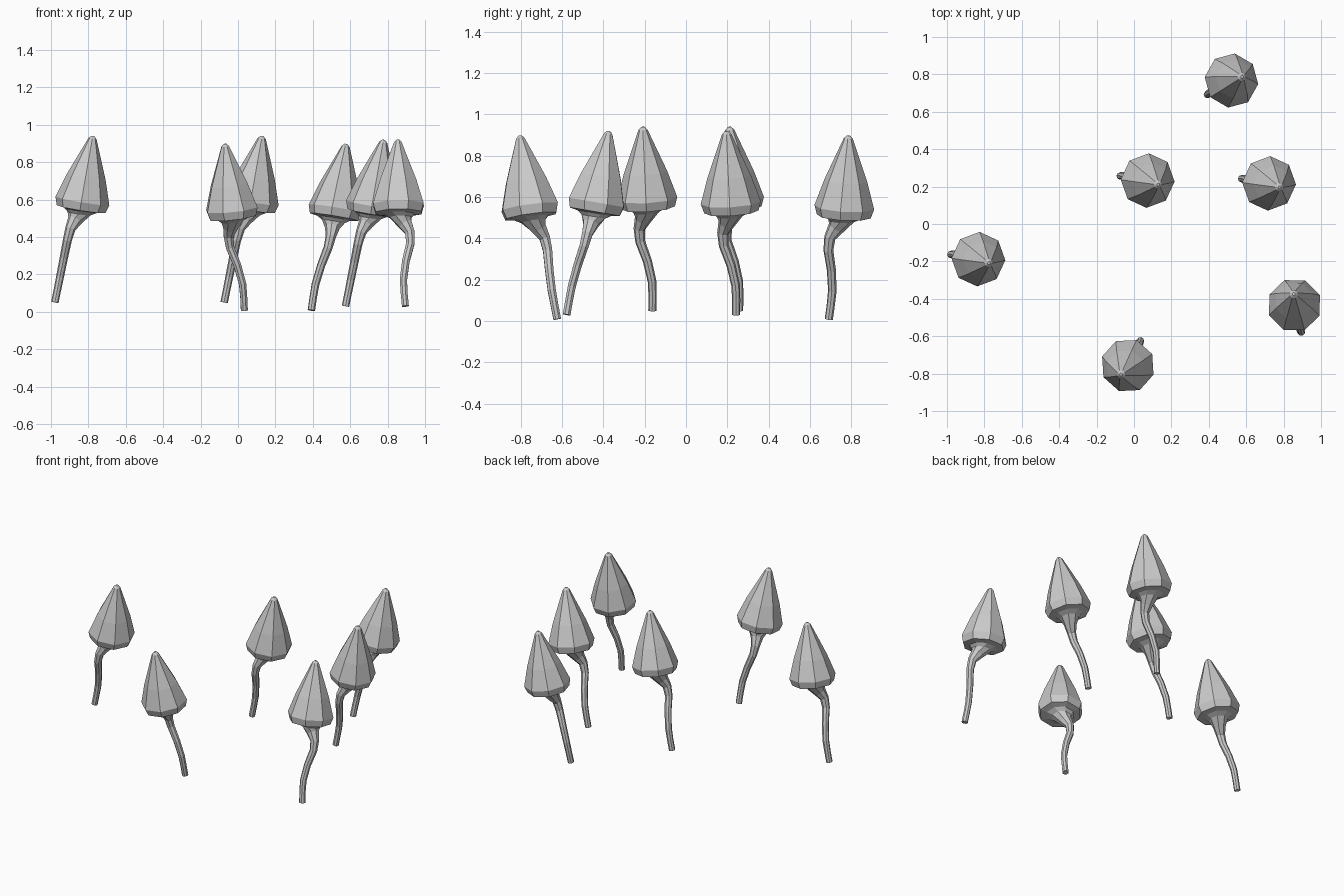
import bpy, bmesh, math
from mathutils import Vector, Matrix

if "Cube" in bpy.data.objects:
    bpy.data.objects.remove(bpy.data.objects["Cube"])

grey = bpy.data.materials.new("pale_grey")
grey.diffuse_color = (0.6, 0.6, 0.6, 1)
grey.use_nodes = True
grey.node_tree.nodes["Principled BSDF"].inputs["Base Color"].default_value = grey.diffuse_color

SIDES = 8
AXIS = Vector((0.16, -0.06, 0.985)).normalized()   # lean of the cap
RIM = Vector((0.0, 0.0, 0.543))                    # centre of the cap rim


def loft(name, rings):
    """Skin a list of (centre, normal, radius) rings and close both ends."""
    bm = bmesh.new()
    loops = []
    for centre, normal, radius in rings:
        turn = Vector((0, 0, 1)).rotation_difference(normal)
        loops.append([bm.verts.new(centre + turn @ Vector((
            radius * math.cos(math.tau * i / SIDES - 0.04),
            radius * math.sin(math.tau * i / SIDES - 0.04), 0)))
            for i in range(SIDES)])
    for a, b in zip(loops, loops[1:]):
        for i in range(SIDES):
            j = (i + 1) % SIDES
            bm.faces.new((a[i], a[j], b[j], b[i]))
    bm.faces.new(loops[0][::-1])
    bm.faces.new(loops[-1])
    mesh = bpy.data.meshes.new(name)
    bm.to_mesh(mesh)
    bm.free()
    mesh.materials.append(grey)
    return mesh


# Cap: (radius, height along the leaning axis) from underside to tip
cap_profile = [(0.05, -0.058), (0.132, -0.045), (0.146, 0.0),
               (0.105, 0.13), (0.022, 0.338), (0.008, 0.352)]
cap_mesh = loft("cap", [(RIM + AXIS * h, AXIS, r) for r, h in cap_profile])

# Stem: curved path with radius, flaring into the underside of the cap
stem_path = [(-0.147, 0.025, 0.0, 0.02), (-0.133, 0.026, 0.07, 0.02),
             (-0.119, 0.024, 0.14, 0.021), (-0.099, 0.001, 0.24, 0.022),
             (-0.080, -0.034, 0.335, 0.024), (-0.064, -0.038, 0.395, 0.028),
             (-0.040, -0.022, 0.44, 0.040), (-0.018, -0.004, 0.475, 0.062),
             (-0.010, 0.003, 0.492, 0.088)]
points = [Vector(p[:3]) for p in stem_path]
stem_rings = []
for i, p in enumerate(points):
    tangent = (points[min(i + 1, len(points) - 1)] - points[max(i - 1, 0)]).normalized()
    if i >= len(points) - 2:
        tangent = AXIS
    stem_rings.append((p, tangent, stem_path[i][3]))
stem_mesh = loft("stem", stem_rings)

# Scattered mushrooms: x, y of the cap centre, height, turn in degrees
places = [(-0.832, -0.188, 0.05, 0), (0.073, 0.232, 0.05, 0),
          (0.722, 0.217, 0.03, 0), (0.521, 0.767, 0.008, 40),
          (-0.033, -0.757, 0.008, -107), (0.858, -0.434, 0.03, 114)]
for n, (x, y, z, turn) in enumerate(places, 1):
    for part, mesh in (("cap", cap_mesh), ("stem", stem_mesh)):
        obj = bpy.data.objects.new(f"mushroom_{part}_{n}", mesh)
        obj.matrix_world = (Matrix.Translation((x, y, z))
                            @ Matrix.Rotation(math.radians(turn), 4, 'Z'))
        bpy.context.collection.objects.link(obj)
